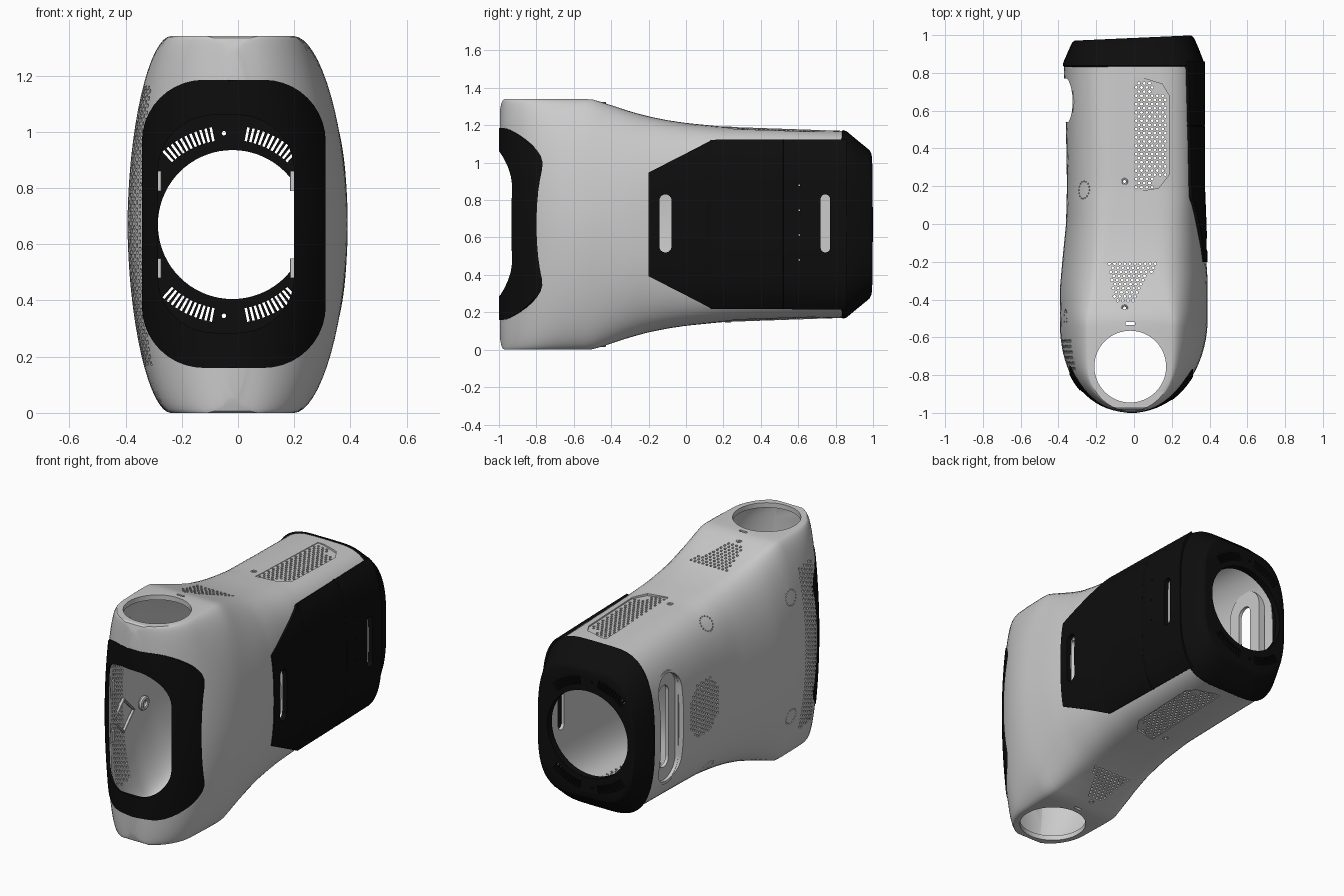
import bpy, bmesh
from math import sin, cos, pi, sqrt, radians
from mathutils import Vector

if "Cube" in bpy.data.objects:
    bpy.data.objects.remove(bpy.data.objects["Cube"])

ZC = 0.67                                   # mirror plane of the whole shell
black = bpy.data.materials.new("black")
black.diffuse_color = (0.004, 0.004, 0.004, 1)
black.use_nodes = True
black.node_tree.nodes["Principled BSDF"].inputs["Base Color"].default_value = black.diffuse_color

# ---------- helpers ----------
def make(name, bm, mat=None):
    bmesh.ops.recalc_face_normals(bm, faces=bm.faces[:])
    me = bpy.data.meshes.new(name)
    bm.to_mesh(me)
    bm.free()
    ob = bpy.data.objects.new(name, me)
    bpy.context.collection.objects.link(ob)
    if mat:
        me.materials.append(mat)
    return ob

def apply(ob, m):
    bpy.context.view_layer.update()
    bpy.context.view_layer.objects.active = ob
    bpy.ops.object.modifier_apply(modifier=m.name)

def cut(ob, cutter, op='DIFFERENCE'):
    cutter.hide_render = True
    for solver in ('MANIFOLD', 'EXACT'):
        before = len(ob.data.vertices)
        m = ob.modifiers.new("cut", 'BOOLEAN')
        m.operation, m.solver, m.object = op, solver, cutter
        apply(ob, m)
        if len(ob.data.vertices) != before:
            break
    bpy.data.objects.remove(cutter)

def lerp(tab, y):
    for (y0, v0), (y1, v1) in zip(tab, tab[1:]):
        if y <= y1:
            return v0 + (v1 - v0) * max(0, (y - y0) / (y1 - y0))
    return tab[-1][1]

# profiles along y: half height, left and right width, flat top width, roundness
H = [(-1, .5), (-.995, .61), (-.985, .66), (-.97, .67), (-.51, .67), (-.47, .66), (-.4, .637), (-.3, .604),
     (-.2, .577), (-.1, .557), (0, .542), (.2, .522), (.84, .5)]
WL = [(-.35, .393), (-.2, .38), (0, .36), (.2, .355), (.5, .36), (.84, .372)]
WR = [(-.3, .39), (-.15, .38), (0, .365), (.2, .357), (.84, .357)]
A = [(-.5, .22), (-.2, .14), (.2, .06)]
NL = [(-.5, 1.85), (-.2, 2.1), (.2, 2.6)]
NR = [(-.5, 1.85), (-.2, 2.4), (.2, 3.5)]

def dims(y, d=0):
    t = min(max(-.5 - y, 0) / .5, .9995)
    a = lerp(A, y)
    if y < -.755:
        a = .22 * sqrt(max(1 - ((y + .755) / .235) ** 2, .002))
    return (lerp(WL, y) * (1 - t ** 2.3) ** (1 / 2.3) - d, lerp(WR, y) * sqrt(1 - t * t) - d,
            max(a - d / 2, .008), lerp(H, y) - d, lerp(NL, y), lerp(NR, y))

def surf(y, dz, side):                      # x of the outer shell at y and height dz above the mirror plane
    wl, wr, a, h, nl, nr = dims(y)
    w, n, a = (wr, nr, a - .02) if side > 0 else (wl, nl, a + .02)
    return side * (a + (w - a) * (1 - min(abs(dz) / h, 1) ** n) ** (1 / n))

def ring(wl, wr, a, h, nl, nr, q=16):
    pts = []
    for s, w, aa, n in ((1, wr, a - .02, nr), (-1, wl, a + .02, nl)):
        for i in range(-q, q + 1):
            t = s * i / q * pi / 2
            c, sn = max(cos(t), 0) ** (2 / n), abs(sin(t)) ** (2 / n)
            pts.append((s * (aa + (w - aa) * c), ZC + h * (sn if t > 0 else -sn)))
    return pts

def loft(name, sections, mat=None):
    bm = bmesh.new()
    rows = [[bm.verts.new((x, y, z)) for x, z in pts] for y, pts in sections]
    for r0, r1 in zip(rows, rows[1:]):
        for i in range(len(r0)):
            j = (i + 1) % len(r0)
            bm.faces.new((r0[i], r0[j], r1[j], r1[i]))
    bm.faces.new(rows[0])
    bm.faces.new(rows[-1])
    return make(name, bm, mat)

def shell(name, d, nose, y1, mat=None):
    ys = [-.5 - nose * cos(pi / 2 * i / 20) for i in range(21)]
    ys += [-.5 + (y1 + .5) * i / 30 for i in range(1, 31)]
    return loft(name, [(y, ring(*dims(y, d))) for y in ys], mat)

def rrect(u0, u1, v0, v1, r, seg=10):
    out = []
    for k, (cu, cv) in enumerate(((u1 - r, v1 - r), (u0 + r, v1 - r), (u0 + r, v0 + r), (u1 - r, v0 + r))):
        for i in range(seg + 1):
            t = pi / 2 * (k + i / seg)
            out.append((cu + r * cos(t), cv + r * sin(t)))
    return out

def prism(name, pts, axis, lo, hi, mat=None):
    place = {'x': lambda u, v, w: (w, u, v), 'y': lambda u, v, w: (u, w, v), 'z': lambda u, v, w: (u, v, w)}[axis]
    bm = bmesh.new()
    rows = [[bm.verts.new(place(u, v, w)) for u, v in pts] for w in (lo, hi)]
    for i in range(len(pts)):
        j = (i + 1) % len(pts)
        bm.faces.new((rows[0][i], rows[0][j], rows[1][j], rows[1][i]))
    bm.faces.new(rows[0])
    bm.faces.new(rows[1])
    return make(name, bm, mat)

def circle(cu, cv, r, n=64):
    return [(cu + r * cos(2 * pi * i / n), cv + r * sin(2 * pi * i / n)) for i in range(n)]

def rods(name, items):                      # many small hexagonal cutters in one mesh
    bm = bmesh.new()
    for p, d, r, length in items:
        m = Vector(d).to_track_quat('Z', 'Y').to_matrix().to_4x4()
        m.translation = p
        bmesh.ops.create_cone(bm, cap_ends=True, segments=6, radius1=r, radius2=r, depth=length, matrix=m)
    return make(name, bm)

def slot(y, w, z0, z1, x0, x1, name="slot_cutter"):
    return prism(name, rrect(y - w / 2, y + w / 2, z0, z1, w / 2 - .0005), 'x', x0, x1)

# ---------- main shell ----------
body = shell("body_shell", 0, .494, .84)
cut(body, shell("cavity", .03, .47, .9))
cut(body, prism("opening", rrect(-.289, .204, .281, 1.064, .2), 'y', -1.2, -.65))
cut(body, prism("neck_holes", circle(-.02, -.755, .19), 'z', -.2, 1.6))
cut(body, prism("latch_slot", rrect(-.045, .005, -.535, -.52, .004, 2), 'z', -.2, 1.6))
cut(body, slot(.655, .23, .34, 1.0, -.5, -.25))
for y, w in ((-.11, .073), (.745, .058)):
    cut(body, slot(y, w, .516, .834, .2, .5))

# shallow vent recess on top and bottom
outline = [(0, .17), (.13, .19), (.185, .26), (.185, .68), (.15, .74), (.04, .775), (0, .775)]
for side in (1, -1):
    rec = prism("recess", outline, 'z', 0, 1)
    for v in rec.data.vertices:
        v.co.z = ZC + side * (.6 if v.co.z > .5 else lerp(H, v.co.y) - .004 - .08 * v.co.x)
    bm = bmesh.new()
    bm.from_mesh(rec.data)
    bmesh.ops.triangulate(bm, faces=bm.faces[:])
    bmesh.ops.recalc_face_normals(bm, faces=bm.faces[:])
    bm.to_mesh(rec.data)
    bm.free()
    cut(body, rec)

# perforations: vertical ones pass through top and bottom together
holes, Z, X = [], (0, 0, 1), (1, 0, 0)
for j in range(26):                          # rear vent
    y = .195 + j * .022
    for i in range(6):
        x = .012 + i * .028 + (j % 2) * .014
        if x < (.17 if .24 < y < .7 else .11):
            holes.append(((x, y, ZC), Z, .008, 1.6))
for j in range(10):                          # tapered vent behind the neck
    f = j / 9
    x0, x1 = -.13 + .03 * f, .12 - .12 * f
    for i in range(10):
        x = x0 + i * .027 + (j % 2) * .0135
        if x <= x1:
            holes.append(((x, -.21 - .195 * f, ZC), Z, .008, 1.6))
for y in (.225, -.445):
    holes.append(((-.05, y, ZC), Z, .008, 1.6))
for c in range(6):                           # left nose grille
    for r in range(39):
        holes.append(((-.35, -.765 + c * .029, .175 + r * .0255 + (c % 2) * .0127), X, .0085, .3))
for c in range(-6, 7):                       # octagonal side grille
    for r in range(-6, 7):
        if abs(c) + abs(r) <= 9:
            holes.append(((-.35, .33 + c * .022, ZC + r * .0255 + (c % 2) * .01), X, .0075, .2))
for y, dz in ((.18, .44), (-.5, .365), (.18, -.44), (-.5, -.365)):   # dashed circles
    p = Vector((surf(y, dz, -1), y, ZC + dz))
    ty = Vector((surf(y + .02, dz, -1) - surf(y - .02, dz, -1), .04, 0)).normalized()
    tz = Vector((surf(y, dz + .02, -1) - surf(y, dz - .02, -1), 0, .04)).normalized()
    n = ty.cross(tz)
    for k in range(16):
        t = 2 * pi * k / 16
        holes.append((p + (ty * cos(t) + tz * sin(t)) * .046, n, .0045, .028))
cut(body, rods("hole_cutters", holes))

# ---------- black front frame ----------
frame = shell("front_frame", -.006, .5, -.4, black)
cut(frame, prism("frame_outline", rrect(-.342, .312, .16, 1.185, .22), 'y', -1.3, -.72), 'INTERSECT')
cut(frame, shell("cavity", .022, .478, .9))
cut(frame, prism("opening", rrect(-.285, .2, .285, 1.06, .2), 'y', -1.3, -.6))

# ---------- black rear cap ----------
caps = [(.83, .37, .365, .497), (.84, .377, .372, .504), (.86, .374, .369, .498), (.92, .353, .346, .452),
        (.975, .333, .323, .41), (.992, .325, .313, .396), (1.0, .313, .3, .38)]
cap = loft("rear_cap", [(y, ring(l, r, .07, h, 2.7, 3.3)) for y, l, r, h in caps], black)
cut(cap, loft("cap_cavity", [(y, ring(l - .03, r - .03, .06, h - .03, 2.7, 3.3)) for y, l, r, h in
              [(.8, .372, .366, .5)] + caps[2:4] + [(.955, .34, .33, .425)]]))
for v in cap.data.vertices:                  # slightly slanted rear face
    v.co.y -= (.015 - .045 * v.co.x) * max(0, v.co.y - .84) / .16
cut(cap, prism("rear_hole", circle(-.02, ZC, .265, 72), 'y', .7, 1.2))
for side in (1, -1):                         # radial cooling slits
    cut(cap, prism("screw_hole", circle(-.05, ZC + side * .325, .008, 12), 'y', .8, 1.2))
    bm = bmesh.new()
    for sx in (1, -1):
        for k in range(11):
            t = radians(11 + 3.1 * k) * sx
            d, p = Vector((sin(t), 0, side * cos(t))), Vector((cos(t), 0, -side * sin(t)))
            c = Vector((-.03, 0, ZC))
            rows = [[bm.verts.new(c + d * r + p * w + Vector((0, y, 0)))
                     for r, w in ((.302, -.0045), (.352, -.0045), (.352, .0045), (.302, .0045))] for y in (.9, 1.2)]
            for i in range(4):
                bm.faces.new((rows[0][i], rows[0][i - 1], rows[1][i - 1], rows[1][i]))
            bm.faces.new(rows[0])
            bm.faces.new(rows[1])
    cut(cap, make("slit_cutters", bm))

# ---------- black right side panel following the shell ----------
bm = bmesh.new()
ys = sorted([-.2 + 1.06 * i / 32 for i in range(33)] + [.127, .133, .139, .514, .52, .526])
rows = []
for y in ys:
    zr = lerp([(-.2, .275), (.14, .445), (.9, .445)], y)
    off = -.002 if y in (.133, .52) else lerp([(-.2, -.01), (.0, .004)], y)
    rows.append([bm.verts.new((surf(y, zr * k / 14, 1) + off, y, ZC + zr * k / 14)) for k in range(-14, 15)])
for r0, r1 in zip(rows, rows[1:]):
    for i in range(len(r0) - 1):
        bm.faces.new((r0[i], r0[i + 1], r1[i + 1], r1[i]))
panel = make("side_panel", bm, black)
m = panel.modifiers.new("thick", 'SOLIDIFY')
m.thickness, m.offset = .03, 0
apply(panel, m)
for y, w in ((-.11, .065), (.745, .05)):
    cut(panel, slot(y, w, .52, .83, .2, .5))
cut(panel, rods("pin_holes", [((.37, .605, .48 + k * .133), X, .005, .2) for k in range(4)]))

# ---------- left handle slot liner ----------
liner = slot(.655, .26, .325, 1.015, -.325, -.285, "handle_slot_liner")
cut(liner, slot(.655, .228, .342, .998, -.5, -.305))
cut(liner, slot(.655, .1, .42, .92, -.5, -.2))

# ---------- small parts ----------
def torus(name, loc, r, minor, rot=(0, 0, 0), seg=24):
    bpy.ops.mesh.primitive_torus_add(major_radius=r, minor_radius=minor, major_segments=seg,
                                     minor_segments=8, location=loc, rotation=rot)
    bpy.context.object.name = name
    return bpy.context.object

extras = []
for side in (1, -1):
    for y in (.225, -.445):
        extras.append(torus("screw_rim", (-.05, y, ZC + side * (lerp(H, y) - .001)), .014, .004))
    for x0, x1, y in ((-.285, -.272, -.83), (.185, .275, -.83)):
        prism("inner_clip", rrect(x0, x1, y, y + .03, .004, 2), 'z', ZC + side * .155 - .035, ZC + side * .155 + .035)
extras.append(torus("inner_bracket", (-.345, -.62, .55), .1, .01, (0, pi / 2, 0), 4))
extras.append(torus("inner_boss", (-.345, -.42, .55), .03, .014, (0, pi / 2, 0)))

# smooth shading with sharp edges kept
bpy.ops.object.select_all(action='DESELECT')
for ob in [body, frame, cap, panel, liner] + extras:
    ob.select_set(True)
bpy.context.view_layer.objects.active = body
bpy.ops.object.shade_smooth_by_angle(angle=radians(28))
